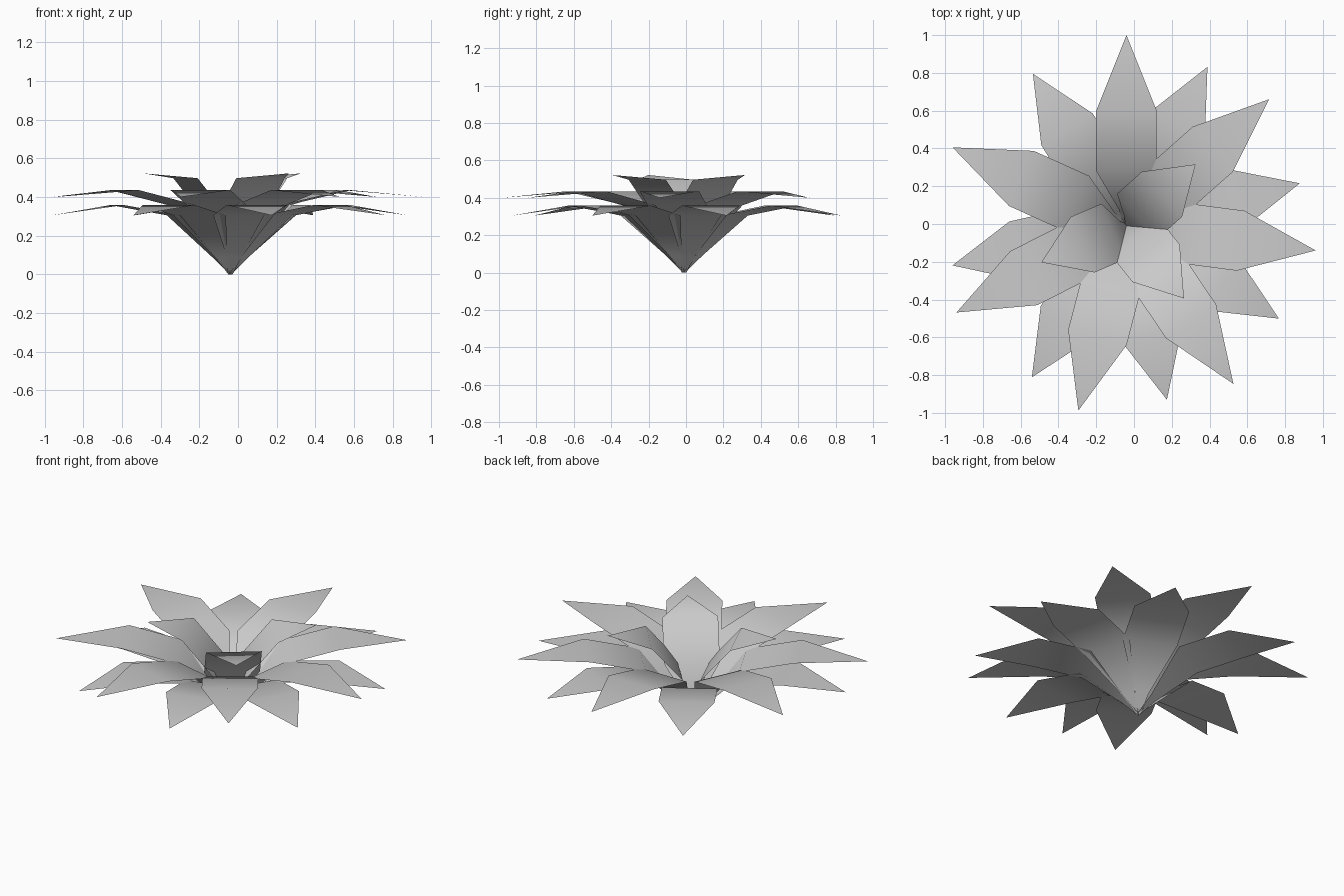
import bpy
import bmesh
from math import radians
from mathutils import Matrix

cube = bpy.data.objects.get("Cube")
if cube:
    bpy.data.objects.remove(cube, do_unlink=True)

# One neutral grey for every leaf
grey = bpy.data.materials.new("leaf_grey")
grey.use_nodes = True
colour = (0.6, 0.6, 0.6, 1)
grey.diffuse_color = colour
grey.node_tree.nodes["Principled BSDF"].inputs["Base Color"].default_value = colour

CROWN = Matrix.Translation((-0.04, -0.01, 0))
HALF_WIDTH = 0.16


def leaf(name, bend, shoulder, tip, angle):
    """Bent leaf: narrow stalk, broad blade, pointed tip; each point is (reach, height)."""
    stalk = (bend[0] * 0.3, bend[1] * 0.3)
    sections = [((0, 0), 0.012), (stalk, 0.04), (bend, HALF_WIDTH), (shoulder, HALF_WIDTH)]
    bm = bmesh.new()
    rows = [[bm.verts.new((p[0], side * w, p[1])) for side in (-1, 1)] for p, w in sections]
    for (r0, l0), (r1, l1) in zip(rows, rows[1:]):
        bm.faces.new((r0, r1, l1, l0))
    point = bm.verts.new((tip[0], 0, tip[1]))
    bm.faces.new((rows[-1][0], point, rows[-1][1]))
    for face in bm.faces:
        face.smooth = True
    bm.transform(CROWN @ Matrix.Rotation(radians(angle), 4, "Z"))
    mesh = bpy.data.meshes.new(name)
    bm.to_mesh(mesh)
    bm.free()
    mesh.materials.append(grey)
    bpy.context.collection.objects.link(bpy.data.objects.new(name, mesh))


# Three whorls: bend, shoulder, tip, then the directions of the leaves
whorls = {
    "lower_leaf": ((0.30, 0.305), (0.60, 0.358), (0.945, 0.305),
                   (63, 13.8, -31.3, -76.9, -122, -167.2, 121.6)),
    "middle_leaf": ((0.29, 0.36), (0.61, 0.435), (1.01, 0.40),
                    (90, 41.6, -7.4, -55.9, -104.6, -153, 155.7)),
    "inner_leaf": ((0.076, 0.29), (0.252, 0.497), (0.49, 0.522),
                   (41.7, -51.6, -156.8)),
}
for name, (bend, shoulder, tip, angles) in whorls.items():
    for i, angle in enumerate(angles, 1):
        leaf(f"{name}_{i}", bend, shoulder, tip, angle)
